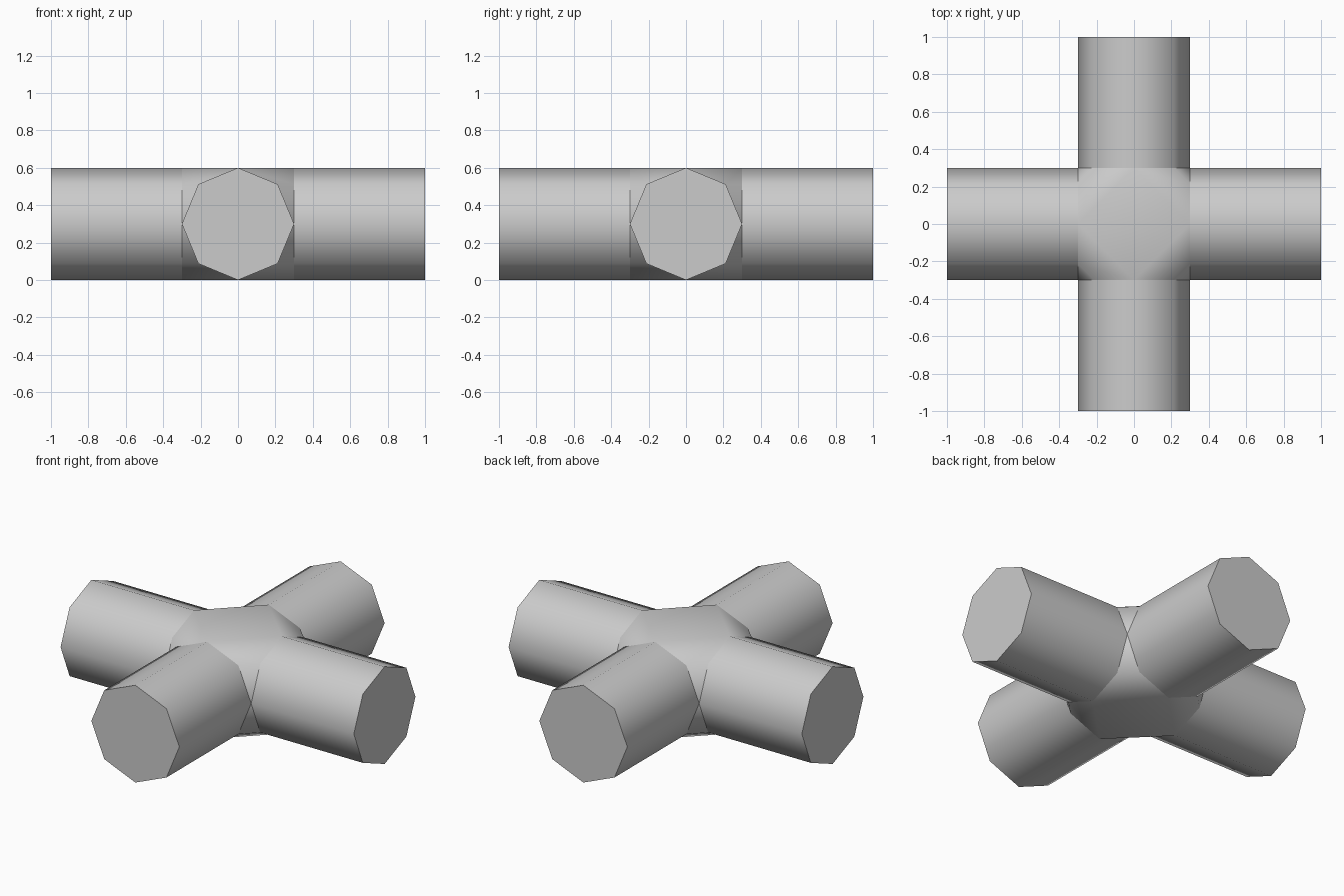
import bpy, bmesh
from math import radians
from mathutils import Matrix, Vector

RADIUS, REACH, SIDES = 0.3, 1.0, 8

cube = bpy.data.objects.get("Cube")
if cube:
    bpy.data.objects.remove(cube, do_unlink=True)

grey = bpy.data.materials.new("light grey")
grey.use_nodes = True
grey.diffuse_color = (0.6, 0.6, 0.6, 1)
grey.node_tree.nodes["Principled BSDF"].inputs["Base Color"].default_value = grey.diffuse_color


def arm_matrix(quarter):
    """Frame of one arm, its x axis pointing outward at mid height."""
    return Matrix.Translation((0, 0, RADIUS)) @ Matrix.Rotation(radians(90 * quarter), 4, "Z")


def ring(bm, matrix, distance):
    """Octagon with a corner on top, at a distance along the arm."""
    points = []
    for i in range(SIDES):
        corner = Matrix.Rotation(radians(360 * i / SIDES), 3, "X") @ Vector((0, 0, RADIUS))
        corner.x = distance
        points.append(bm.verts.new(matrix @ corner))
    return points


def finish(bm, name):
    mesh = bpy.data.meshes.new(name)
    bm.to_mesh(mesh)
    bm.free()
    mesh.materials.append(grey)
    obj = bpy.data.objects.new(name, mesh)
    bpy.context.collection.objects.link(obj)
    return obj


# Four octagonal arms, smooth along the barrel and sharp at the end cap
for quarter, side in enumerate(("left", "back", "right", "front")):
    bm = bmesh.new()
    inner = ring(bm, arm_matrix(quarter), RADIUS)
    outer = ring(bm, arm_matrix(quarter), REACH)
    for i in range(SIDES):
        j = (i + 1) % SIDES
        bm.faces.new((inner[i], outer[i], outer[j], inner[j])).smooth = True
    cap = bm.faces.new(outer)
    for edge in cap.edges:
        edge.smooth = False
    bmesh.ops.recalc_face_normals(bm, faces=bm.faces)
    # Keep the cap facing outward along the arm
    if cap.normal.dot(arm_matrix(quarter).to_3x3() @ Vector((1, 0, 0))) < 0:
        bmesh.ops.reverse_faces(bm, faces=bm.faces)
    finish(bm, side + "_arm")

# Hub: skin stretched between the four inner rings, open where the arms join
bm = bmesh.new()
for quarter in range(4):
    ring(bm, arm_matrix(quarter), RADIUS)
bmesh.ops.remove_doubles(bm, verts=bm.verts, dist=0.001)
bmesh.ops.convex_hull(bm, input=bm.verts)
bmesh.ops.dissolve_limit(bm, angle_limit=radians(1), verts=bm.verts, edges=bm.edges)
bmesh.ops.recalc_face_normals(bm, faces=bm.faces)
openings = [f for f in bm.faces if max(abs(f.normal.x), abs(f.normal.y)) > 0.99]
bmesh.ops.delete(bm, geom=openings, context="FACES")
for face in bm.faces:
    face.smooth = True
finish(bm, "hub")
